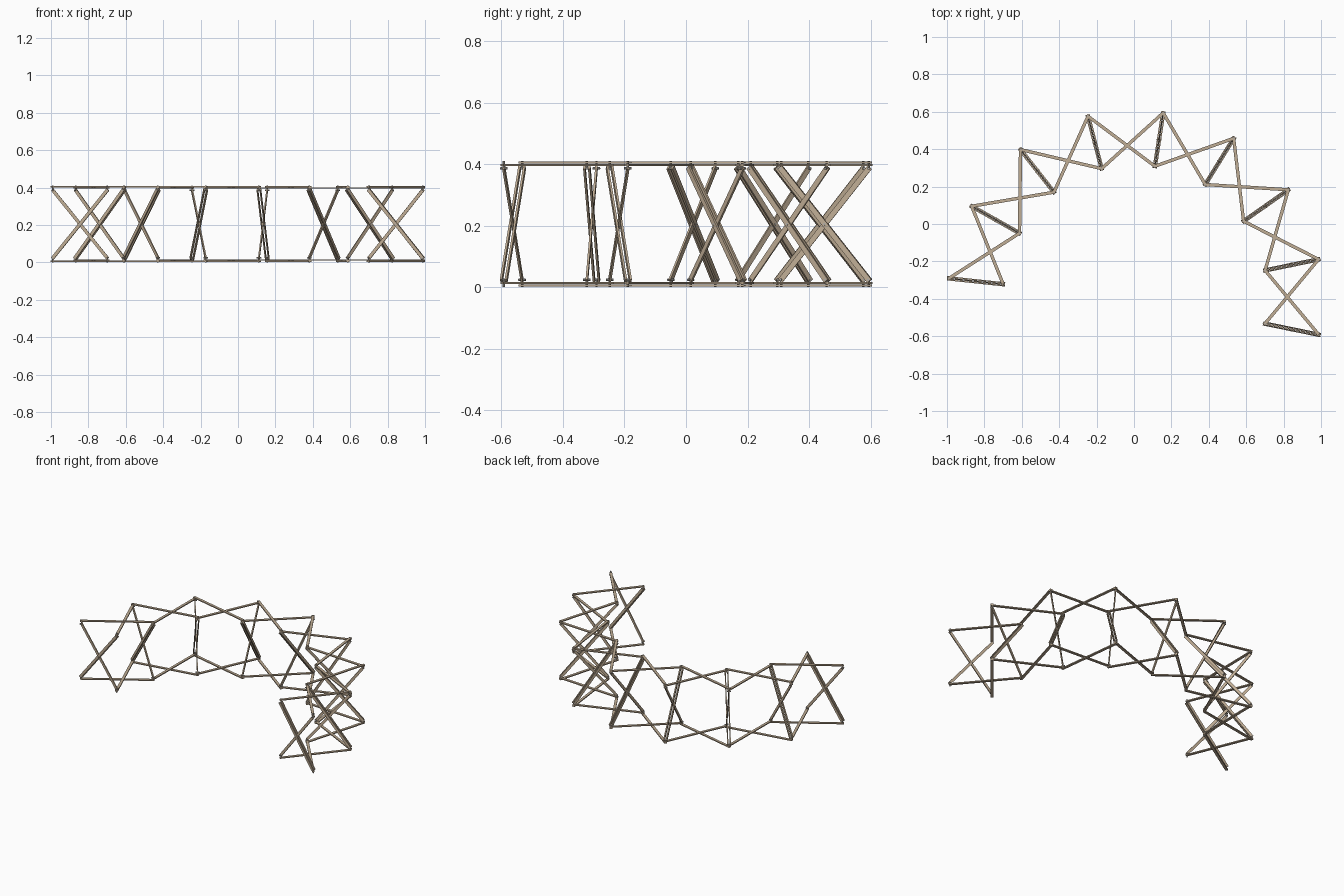
import bpy
from mathutils import Vector, Matrix

if "Cube" in bpy.data.objects:
    bpy.data.objects.remove(bpy.data.objects["Cube"])

WIDTH, THICK = 0.0175, 0.007

wood = bpy.data.materials.new("wood")
wood.diffuse_color = (0.53, 0.42, 0.30, 1)
wood.use_nodes = True
wood.node_tree.nodes["Principled BSDF"].inputs["Base Color"].default_value = wood.diffuse_color
steel = bpy.data.materials.new("steel")
steel.diffuse_color = (0.45, 0.43, 0.40, 1)
steel.use_nodes = True
steel.node_tree.nodes["Principled BSDF"].inputs["Base Color"].default_value = steel.diffuse_color

# plan positions of the frames: outer node, inner node
frames = [
    ((-0.990, -0.291), (-0.699, -0.322)),
    ((-0.868, 0.095), (-0.612, -0.049)),
    ((-0.607, 0.398), (-0.428, 0.170)),
    ((-0.246, 0.576), (-0.173, 0.296)),
    ((0.156, 0.594), (0.112, 0.309)),
    ((0.533, 0.458), (0.381, 0.211)),
    ((0.825, 0.183), (0.586, 0.015)),
    ((0.987, -0.189), (0.701, -0.248)),
    ((0.988, -0.592), (0.700, -0.533)),
]


def bar(name, a, b, normal, extend=0.008):
    """Flat bar from a to b, thin along the given normal."""
    a, b = Vector(a), Vector(b)
    d = (b - a).normalized()
    n = Vector(normal).normalized()
    side = n.cross(d).normalized()
    bpy.ops.mesh.primitive_cube_add(size=1)
    o = bpy.context.object
    o.name = name
    o.data.transform(Matrix.Diagonal(((b - a).length + 2 * extend, WIDTH, THICK, 1)))
    rot = Matrix((d, side, n)).transposed().to_4x4()
    o.matrix_world = Matrix.Translation((a + b) / 2) @ rot
    o.data.materials.append(wood)


def pin(name, p, direction, length, radius=0.004):
    bpy.ops.mesh.primitive_cylinder_add(vertices=10, radius=radius, depth=length, location=p)
    o = bpy.context.object
    o.name = name
    o.rotation_mode = 'QUATERNION'
    o.rotation_quaternion = Vector(direction).to_track_quat('Z', 'Y')
    o.data.materials.append(steel)


def at(p, z):
    return Vector((p[0], p[1], z))


LOW, HIGH = 0.024, 0.386
for i, (outer, inner) in enumerate(frames):
    d = (at(inner, 0) - at(outer, 0)).normalized()
    n = Vector((-d.y, d.x, 0))

    # upright scissor: one middle bar between two outside bars
    bar(f"scissor_middle_{i}", at(outer, HIGH), at(inner, LOW), n, 0.005)
    for s in (-1, 1):
        off = n * s * 0.008
        bar(f"scissor_side_{i}", at(inner, HIGH) + off, at(outer, LOW) + off, n, 0.005)
    mid = (at(outer, 0.205) + at(inner, 0.205)) / 2
    pin(f"scissor_pin_{i}", mid, n, 0.025)

    # hinge pins at the four corners
    for p in (outer, inner):
        for z, zv in ((LOW, 0.0125), (HIGH, 0.3985)):
            pin(f"corner_axle_{i}", at(p, z), n, 0.024)
            pin(f"corner_pin_{i}", at(p, zv), (0, 0, 1), 0.025)

    # flat crossing bars to the next frame, in two layers, below and above
    if i + 1 < len(frames):
        outer2, inner2 = frames[i + 1]
        for level, z_out, z_in in (("lower", 0.006, 0.0135), ("upper", 0.405, 0.3975)):
            bar(f"{level}_cross_a_{i}", at(outer, z_out), at(inner2, z_out), (0, 0, 1))
            bar(f"{level}_cross_b_{i}", at(inner, z_in), at(outer2, z_in), (0, 0, 1))
